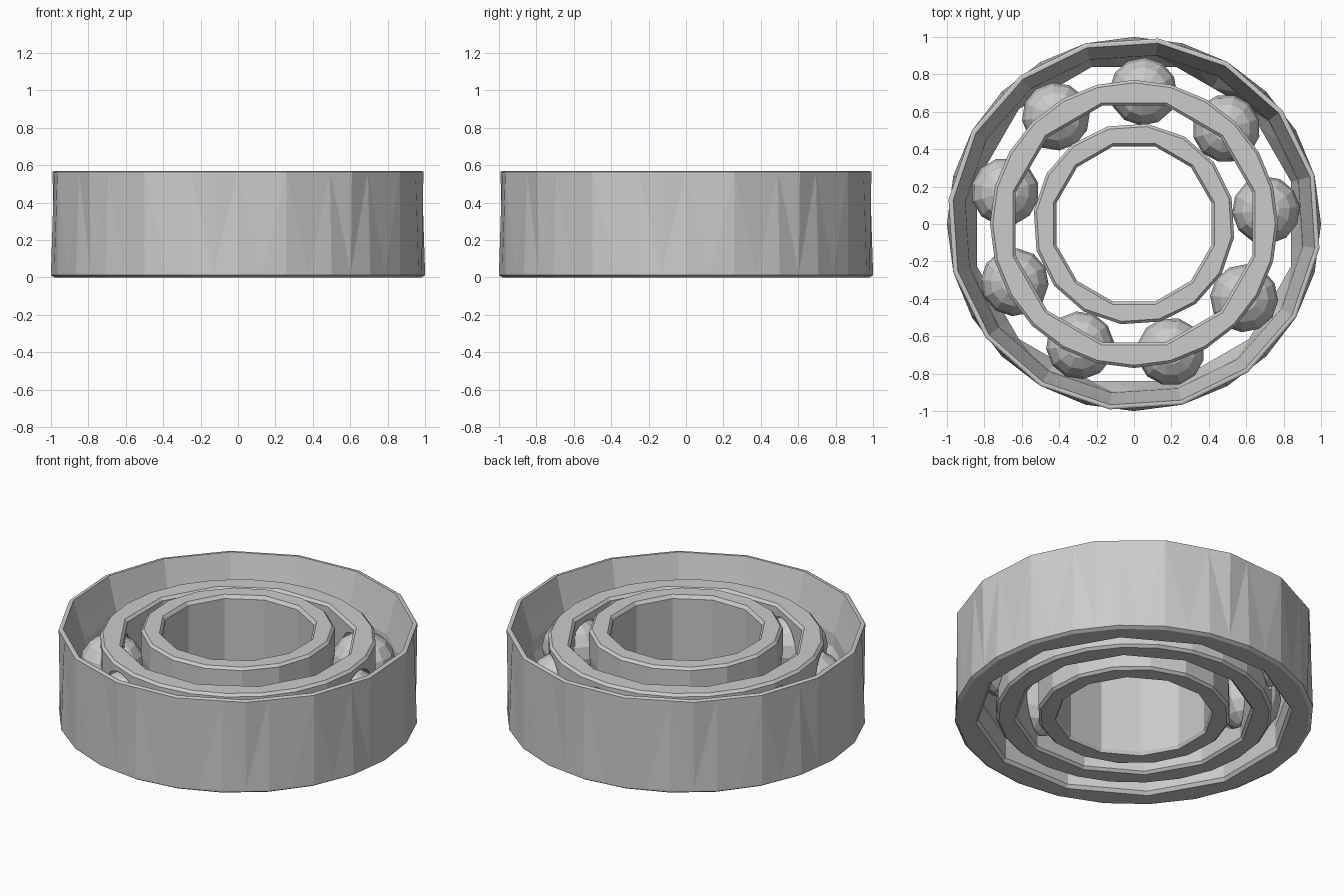
import bpy, bmesh
from math import pi, sin, cos, radians
from mathutils import Matrix

if "Cube" in bpy.data.objects:
    bpy.data.objects.remove(bpy.data.objects["Cube"])

SEG = 48


def finish(name, bm):
    bmesh.ops.recalc_face_normals(bm, faces=bm.faces)
    mesh = bpy.data.meshes.new(name)
    bm.to_mesh(mesh)
    bm.free()
    ob = bpy.data.objects.new(name, mesh)
    bpy.context.collection.objects.link(ob)
    return ob


def ring(name, profile):
    """Closed profile of (radius, z, sides) spun about z; each loop is a polygon with its own side count."""
    bm = bmesh.new()
    loops = []
    for r, z, n in profile:
        step = 2 * pi / n
        loop = []
        for i in range(SEG):
            a = 2 * pi * i / SEG
            rr = r * cos(step / 2) / cos((a + 1e-6) % step - step / 2)
            b = a + pi / 12
            loop.append(bm.verts.new((rr * cos(b), rr * sin(b), z)))
        loops.append(loop)
    for k, lo in enumerate(loops):
        hi = loops[(k + 1) % len(loops)]
        for i in range(SEG):
            j = (i + 1) % SEG
            bm.faces.new((lo[i], lo[j], hi[j], hi[i]))
    bmesh.ops.triangulate(bm, faces=bm.faces)
    return finish(name, bm)


def ball_set(name, radius, u, v):
    bm = bmesh.new()
    for k in range(9):
        a = radians(86 - 40 * k)
        m = Matrix.Translation((0.71 * cos(a), 0.71 * sin(a), 0.28)) @ Matrix.Rotation(a, 4, 'Z')
        bmesh.ops.create_uvsphere(bm, u_segments=u, v_segments=v, radius=radius, matrix=m)
    return finish(name, bm)


# Outer race: tapered open top, shoulder at the bottom
ring("outer_race", [
    (0.98, 0.0, 24), (1.0, 0.012, 24), (1.0, 0.028, 24),
    (1.0, 0.565, 16), (0.99, 0.57, 16), (0.975, 0.57, 16),
    (0.945, 0.46, 16), (0.91, 0.34, 16), (0.905, 0.26, 16),
    (0.87, 0.15, 12), (0.87, 0.02, 12), (0.885, 0.0, 12)])

# Inner race with shallow ball groove
ring("inner_race", [
    (0.44, 0.0, 12), (0.525, 0.0, 16), (0.54, 0.015, 16), (0.54, 0.16, 16),
    (0.525, 0.28, 16), (0.54, 0.40, 16), (0.54, 0.545, 16), (0.525, 0.56, 16),
    (0.445, 0.56, 12), (0.43, 0.54, 12), (0.43, 0.02, 12)])

# Cage between the races, with a pocket for every ball
cage = ring("cage", [
    (0.67, 0.01, 12), (0.755, 0.01, 24), (0.77, 0.025, 24),
    (0.77, 0.49, 24), (0.755, 0.505, 24),
    (0.67, 0.505, 12), (0.655, 0.49, 12), (0.655, 0.025, 12)])
cutter = ball_set("pocket_cutter", 0.192, 16, 12)
cutter.hide_render = True
cutter.hide_viewport = True
mod = cage.modifiers.new("pockets", 'BOOLEAN')
mod.operation = 'DIFFERENCE'
mod.solver = 'EXACT'
mod.object = cutter

# Balls
ball_set("balls", 0.182, 12, 8)
